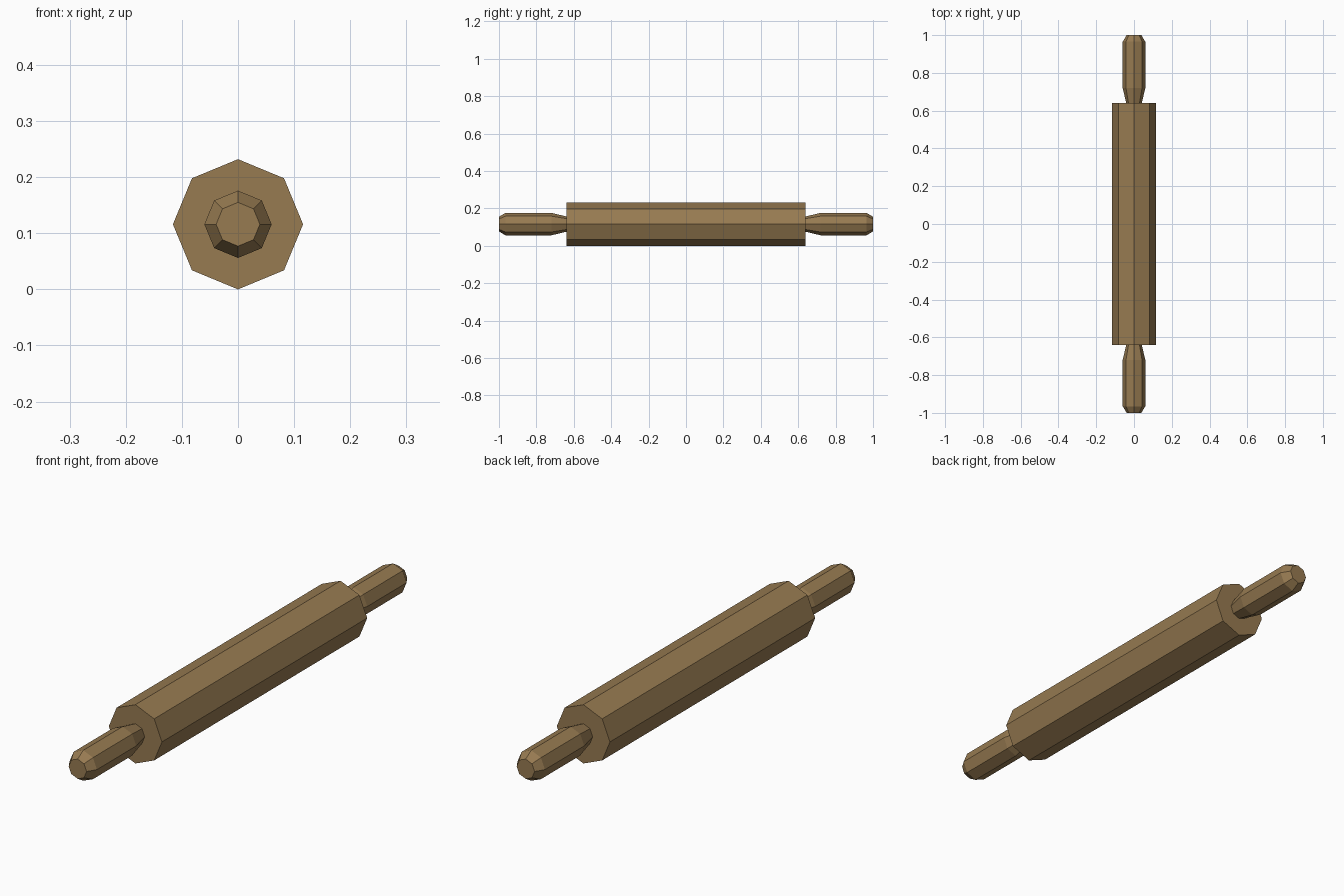
import bpy
import bmesh
from math import cos, sin, pi

cube = bpy.data.objects.get("Cube")
if cube:
    bpy.data.objects.remove(cube, do_unlink=True)

SIDES = 8
AXIS_Z = 0.116

wood = bpy.data.materials.new("brown_wood")
wood.use_nodes = True
colour = (0.31, 0.197, 0.083, 1)
wood.diffuse_color = colour
wood.node_tree.nodes["Principled BSDF"].inputs["Base Color"].default_value = colour


def turned_part(name, profile):
    """Closed octagonal solid turned around the y axis from (y, radius) pairs."""
    bm = bmesh.new()
    rings = []
    for y, r in profile:
        angles = [2 * pi * i / SIDES for i in range(SIDES)]
        rings.append([bm.verts.new((r * cos(a), y, AXIS_Z + r * sin(a))) for a in angles])
    for a, b in zip(rings, rings[1:]):
        for i in range(SIDES):
            j = (i + 1) % SIDES
            bm.faces.new((a[i], a[j], b[j], b[i]))
    bm.faces.new(rings[0])
    bm.faces.new(rings[-1])
    bmesh.ops.recalc_face_normals(bm, faces=bm.faces)
    mesh = bpy.data.meshes.new(name)
    bm.to_mesh(mesh)
    bm.free()
    mesh.materials.append(wood)
    obj = bpy.data.objects.new(name, mesh)
    bpy.context.collection.objects.link(obj)
    return obj


# Main roller
turned_part("roller", [(-0.64, 0.116), (0.64, 0.116)])

# Handles: narrow neck, straight grip, chamfered tip
handle = [(0.64, 0.041), (0.72, 0.06), (0.965, 0.06), (1.0, 0.039)]
for name, side in (("front_handle", -1), ("back_handle", 1)):
    turned_part(name, [(side * y, r) for y, r in handle])
